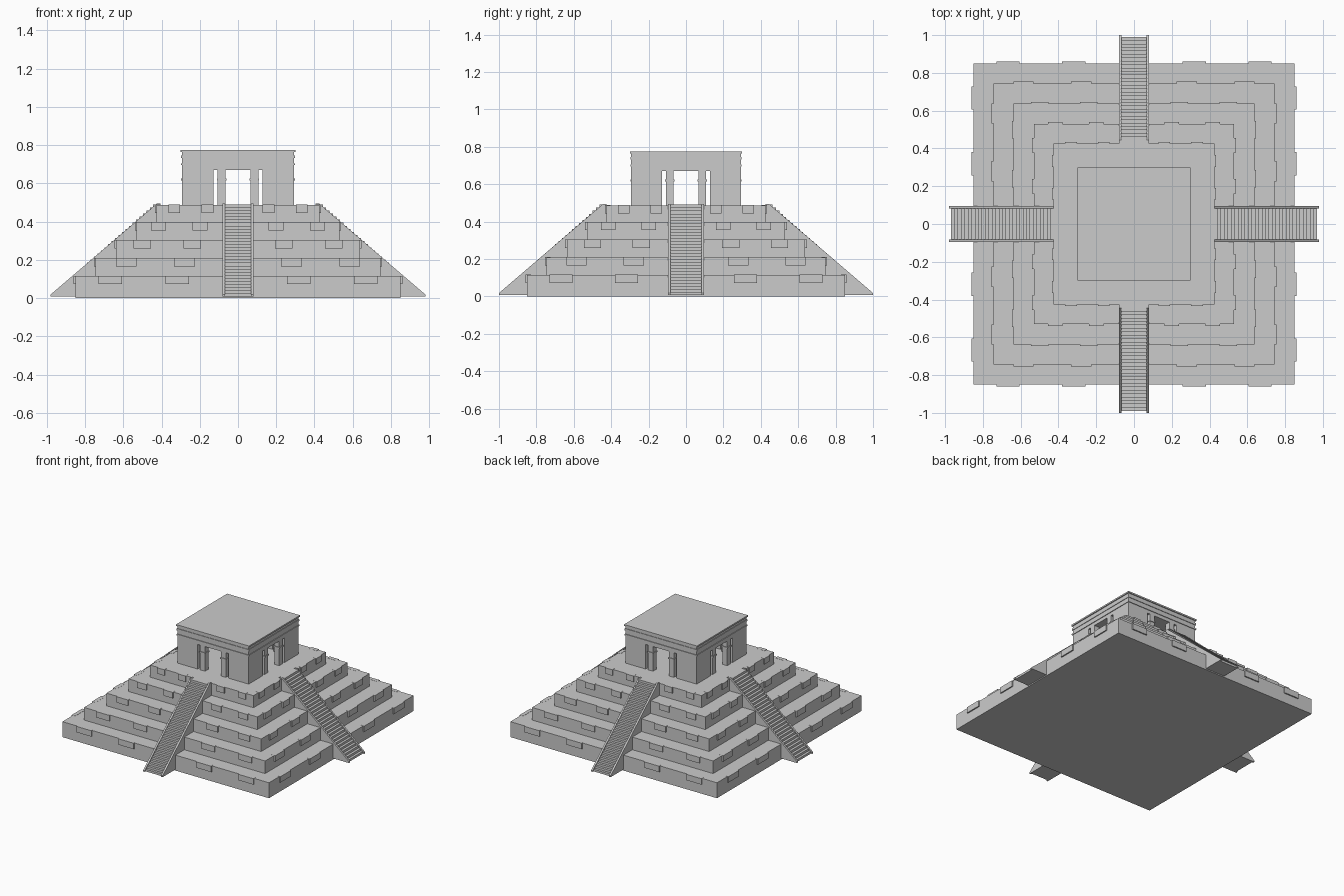
import bpy
from math import pi
from mathutils import Matrix, Vector

if "Cube" in bpy.data.objects:
    bpy.data.objects.remove(bpy.data.objects["Cube"])


def make_mesh(name, verts, faces):
    mesh = bpy.data.meshes.new(name)
    mesh.from_pydata(verts, [], faces)
    obj = bpy.data.objects.new(name, mesh)
    bpy.context.collection.objects.link(obj)
    return obj


def box(name, x0, x1, y0, y1, z0, z1, turn=0):
    rot = Matrix.Rotation(turn, 3, 'Z')
    v = [rot @ Vector((x, y, z)) for z in (z0, z1)
         for x, y in ((x0, y0), (x1, y0), (x1, y1), (x0, y1))]
    f = [(3, 2, 1, 0), (4, 5, 6, 7)] + [(i, (i + 1) % 4, (i + 1) % 4 + 4, i + 4) for i in range(4)]
    return make_mesh(name, v, f)


def slab(name, half, z0, z1):
    return box(name, -half, half, -half, half, z0, z1)


def extrude_profile(name, pts, x0, x1, turn):
    # Extrude a (y, z) profile along x, then turn it around z
    rot = Matrix.Rotation(turn, 3, 'Z')
    n = len(pts)
    v = [rot @ Vector((x, y, z)) for x in (x0, x1) for y, z in pts]
    f = [tuple(range(n))[::-1], tuple(range(n, 2 * n))]
    f += [(i, (i + 1) % n, (i + 1) % n + n, i + n) for i in range(n)]
    return make_mesh(name, v, f)


turns = [k * pi / 2 for k in range(4)]
halves = [0.85, 0.745, 0.637, 0.53, 0.425]
levels = [0, 0.115, 0.209, 0.303, 0.397, 0.487]

# Stepped tiers with projecting stone panels along each upper edge
for i, h in enumerate(halves):
    z0, z1 = levels[i], levels[i + 1]
    slab(f"tier_{i + 1}", h, z0, z1)
    for t in turns:
        for c in (-0.785, -0.375, 0.375, 0.785):
            w = 0.0725 * h
            box("edge_panel", c * h - w, c * h + w, -h - 0.009, -h + 0.02,
                z1 - 0.043, z1 + 0.001, t)

# Four stairways: solid stepped wedge between sloping side rails
STEPS = 30
for k, t in enumerate(turns):
    front = k % 2 == 0
    out, top, w = (1.0, 0.445, 0.08) if front else (0.98, 0.425, 0.095)
    z0, z1 = 0.008, 0.49
    run, rise = (out - top - 0.01) / STEPS, (z1 - z0) / STEPS
    pts = [(-top + 0.02, z0), (-out + 0.01, z0)]
    for s in range(STEPS):
        y = -out + 0.01 + s * run
        if s:
            pts.append((y, z0 + s * rise))
        pts.append((y, z0 + (s + 1) * rise))
    pts.append((-top + 0.02, z1))
    extrude_profile("stair_steps", pts, -w + 0.012, w - 0.012, t)
    rail = [(-top + 0.02, z0), (-out, z0), (-out, z0 + 0.01),
            (-top, z1 + 0.003), (-top + 0.02, z1 + 0.003)]
    for a, b in ((-w, -w + 0.013), (w - 0.013, w)):
        extrude_profile("stair_rail", rail, a, b, t)

# Temple walls: a hollow room with a wide doorway on every side
FLOOR, LINTEL, H = 0.487, 0.67, 0.293
for t in turns:
    box("temple_wall", -H, -0.128, -H, -H + 0.06, FLOOR, LINTEL, t)
    box("temple_wall", 0.128, H - 0.06, -H, -H + 0.06, FLOOR, LINTEL, t)
    # Door columns with a projecting ring
    for s in (-1, 1):
        c = s * 0.086
        box("door_column", c - 0.02, c + 0.02, -H, -H + 0.04, FLOOR, LINTEL, t)
        box("column_ring", c - 0.025, c + 0.025, -H - 0.005, -H + 0.045, 0.615, 0.625, t)

# Temple roof and cornice bands
slab("temple_frieze", H, LINTEL, 0.765)
slab("lower_cornice", 0.298, 0.695, 0.704)
slab("middle_cornice", 0.297, 0.731, 0.745)
slab("roof_slab", 0.3, 0.764, 0.775)
